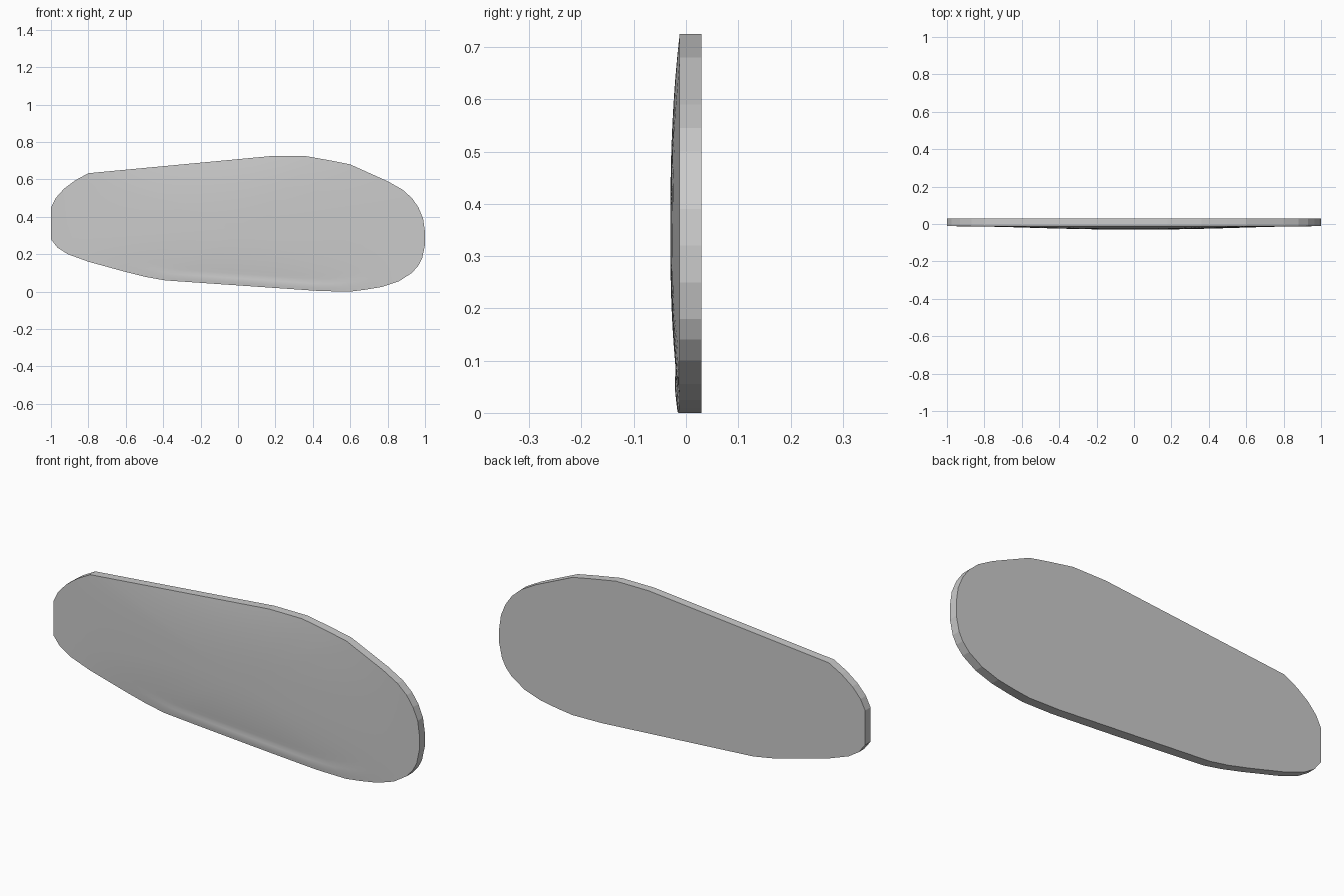
import bpy, bmesh, math

if "Cube" in bpy.data.objects:
    bpy.data.objects.remove(bpy.data.objects["Cube"])

BACK, RIM = 0.03, -0.012
CX, CZ = 0.03, 0.345

# Outline of the pad (x, z), counter-clockwise from the lower left
outline = [(-1, .28), (-.965, .235), (-.91, .20), (-.8, .16), (-.6, .105), (-.49, .078),
           (-.39, .06), (.44, .003), (.6, 0), (.68, .01), (.77, .025), (.86, .055),
           (.93, .10), (.965, .14), (.985, .18), (1, .25), (1, .32), (.99, .39),
           (.965, .45), (.93, .50), (.88, .545), (.8, .59), (.7, .635), (.6, .68),
           (.5, .70), (.36, .725), (.18, .725), (-.8, .633), (-.87, .595),
           (-.93, .55), (-.975, .50), (-1, .45)]

# Split long straight runs so the dome bends smoothly
pts = []
for (x0, z0), (x1, z1) in zip(outline, outline[1:] + outline[:1]):
    n = max(1, math.ceil(math.hypot(x1 - x0, z1 - z0) / 0.09))
    pts += [(x0 + (x1 - x0) * i / n, z0 + (z1 - z0) * i / n) for i in range(n)]


def front_y(x, z, t):
    """Depth of the padded front face: shallow dome plus a raised lower lip."""
    along = max(0, 1 - (x / 0.95) ** 2) ** 1.3
    dome = 0.018 * (1 - t ** 2.6) * along
    lip = 0.0
    if z < CZ and t > 0.83:
        lip = 0.006 * min(1, (t - 0.83) / 0.09) * max(0, 1 - ((x - .1) / .65) ** 2)
    return RIM - dome - lip


bm = bmesh.new()


def ring(t, y=None):
    vs = []
    for px, pz in pts:
        x, z = CX + (px - CX) * t, CZ + (pz - CZ) * t
        vs.append(bm.verts.new((x, front_y(x, z, t) if y is None else y, z)))
    return vs


def bridge(a, b, smooth):
    n = len(a)
    for i in range(n):
        j = (i + 1) % n
        bm.faces.new((a[i], a[j], b[j], b[i])).smooth = smooth


# Flat back and straight side wall
back = ring(1, BACK)
bm.faces.new(back)
prev = ring(1)
bridge(back, prev, False)

# Domed front built from shrinking rings
for t in (.96, .92, .88, .84, .8, .74, .66, .56, .45, .33, .2, .09):
    cur = ring(t)
    bridge(prev, cur, True)
    prev = cur
mid = bm.verts.new((CX, front_y(CX, CZ, 0), CZ))
for i in range(len(prev)):
    bm.faces.new((prev[i], prev[(i + 1) % len(prev)], mid)).smooth = True

bmesh.ops.recalc_face_normals(bm, faces=bm.faces)
mesh = bpy.data.meshes.new("padded_panel")
bm.to_mesh(mesh)
bm.free()
panel = bpy.data.objects.new("padded_panel", mesh)
bpy.context.collection.objects.link(panel)
